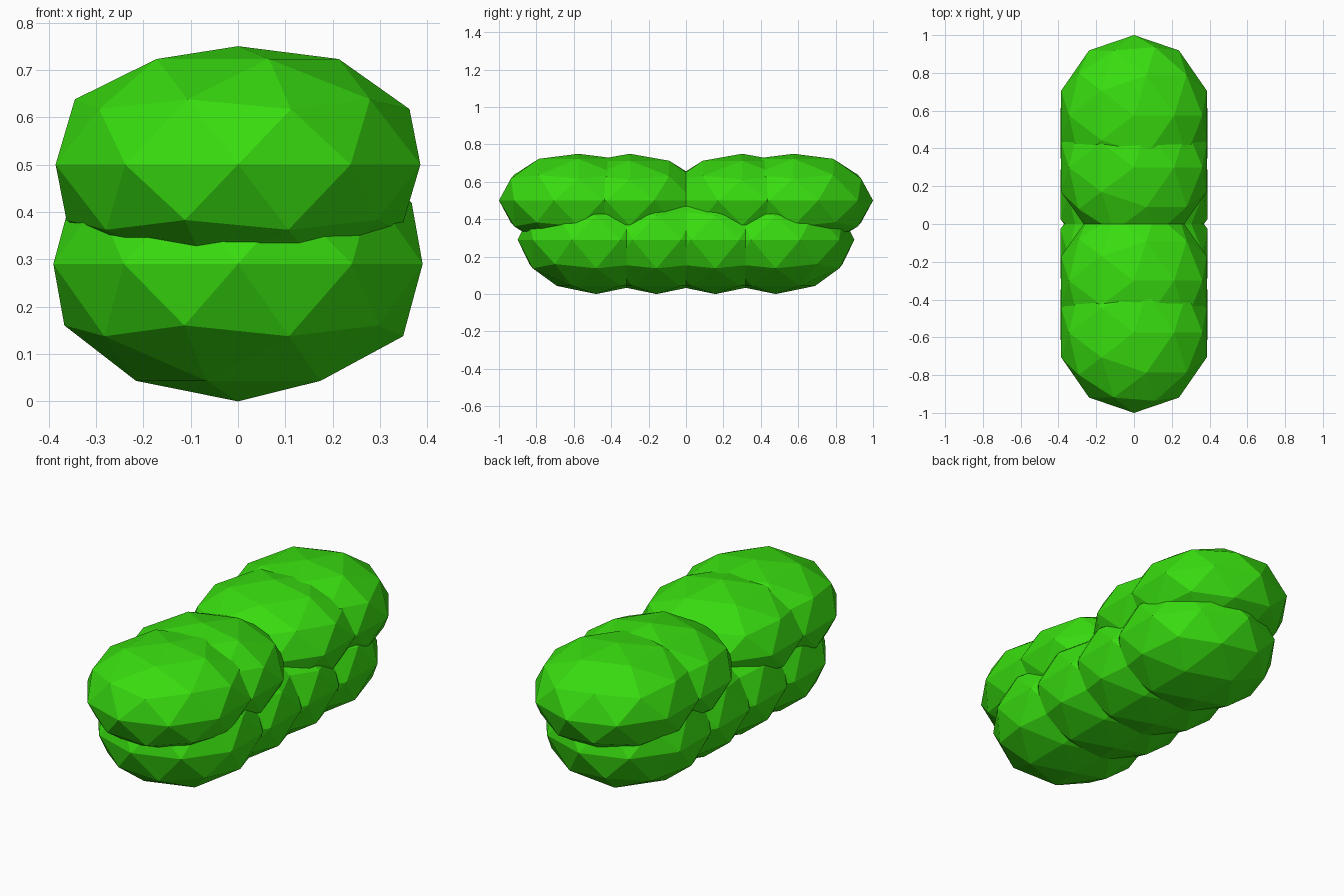
import bpy

if "Cube" in bpy.data.objects:
    bpy.data.objects.remove(bpy.data.objects["Cube"])

# Leaf material
leaf = bpy.data.materials.new("leaf_green")
leaf.diffuse_color = (0.04, 0.72, 0.005, 1.0)
leaf.use_nodes = True
leaf.node_tree.nodes["Principled BSDF"].inputs["Base Color"].default_value = leaf.diffuse_color


def blob(name, y, z, radius, z_min=0.0, z_max=0.75):
    """Flat-shaded low-poly ellipsoid, with its poles held inside the height limits."""
    bpy.ops.mesh.primitive_ico_sphere_add(subdivisions=2, radius=1)
    obj = bpy.context.object
    obj.name = name
    rx, ry, rz = radius
    for v in obj.data.vertices:
        v.co.x *= rx
        v.co.y *= ry
        v.co.z = min(max(v.co.z * rz, z_min - z), z_max - z)
    obj.location = (0, y, z)
    obj.data.materials.append(leaf)
    return obj


for side, label in ((-1, "front"), (1, "back")):
    # Lower row of foliage
    blob(f"lower_outer_foliage_{label}", side * 0.48, 0.29, (0.41, 0.42, 0.29))
    blob(f"lower_inner_foliage_{label}", side * 0.157, 0.29, (0.41, 0.42, 0.29))
    # Upper row of foliage
    blob(f"upper_outer_foliage_{label}", side * 0.575, 0.5, (0.405, 0.425, 0.262))
    blob(f"upper_inner_foliage_{label}", side * 0.30, 0.5, (0.405, 0.42, 0.25))
